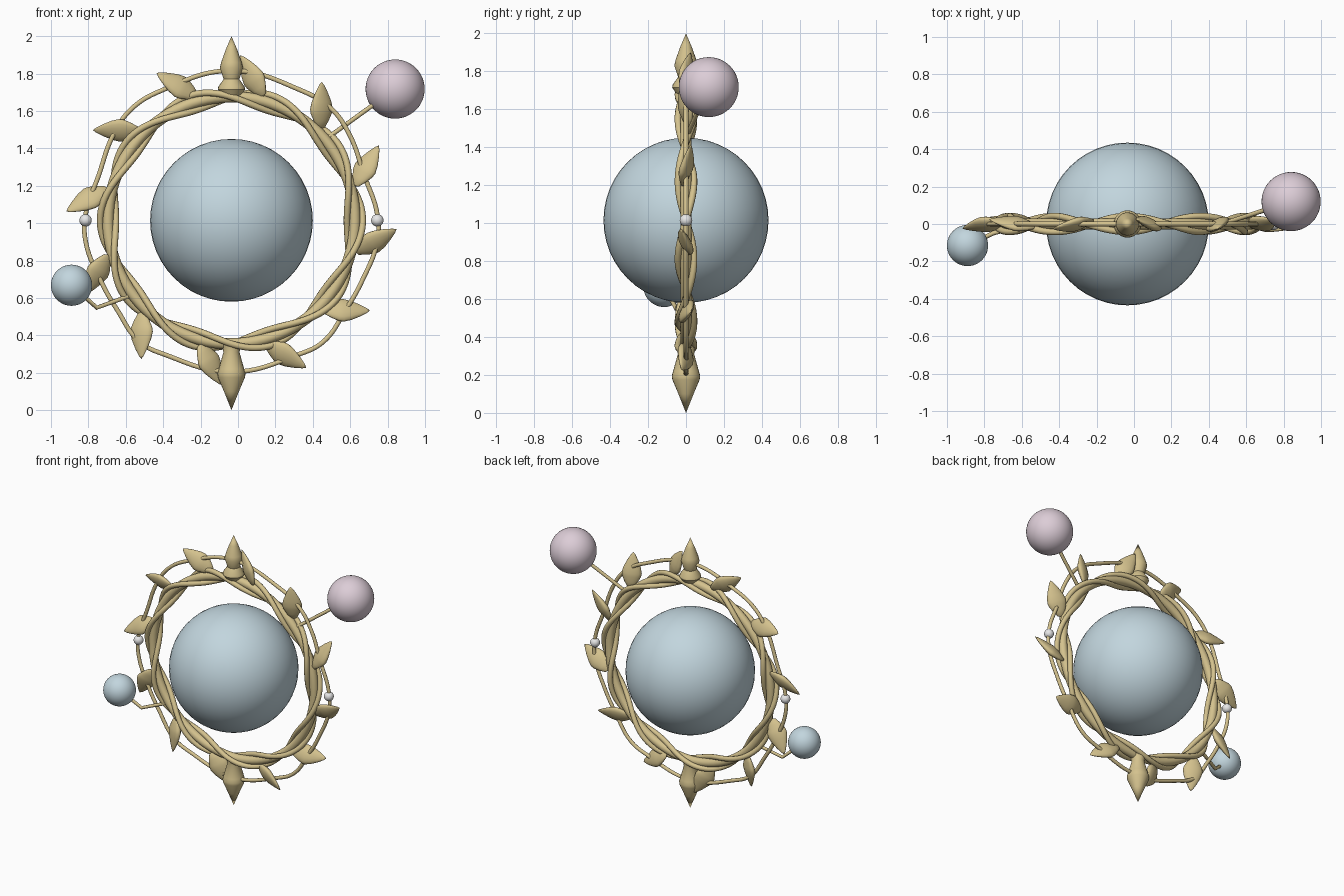
import bpy
import bmesh
from math import sin, cos, pi, radians
from mathutils import Vector, Matrix

cube = bpy.data.objects.get("Cube")
if cube:
    bpy.data.objects.remove(cube)

CX, CZ = -0.035, 1.015   # centre of the wreath


def material(name, rgb):
    m = bpy.data.materials.new(name)
    m.use_nodes = True
    color = (*rgb, 1)
    m.diffuse_color = color
    m.node_tree.nodes["Principled BSDF"].inputs["Base Color"].default_value = color
    return m


gold = material("pale gold", (0.66, 0.54, 0.27))
blue = material("pale blue", (0.54, 0.67, 0.73))
pink = material("pale pink", (0.72, 0.61, 0.68))
white = material("pearl white", (0.8, 0.8, 0.8))


def polar(angle, r, y=0.0):
    return Vector((CX + r * cos(angle), y, CZ + r * sin(angle)))


def smooth(obj, angle=40):
    bpy.ops.object.select_all(action='DESELECT')
    obj.select_set(True)
    bpy.context.view_layer.objects.active = obj
    bpy.ops.object.shade_smooth_by_angle(angle=radians(angle))


def ball(name, loc, r, mat):
    bpy.ops.mesh.primitive_uv_sphere_add(segments=48, ring_count=24, radius=r, location=loc)
    obj = bpy.context.object
    obj.name = name
    obj.data.materials.append(mat)
    smooth(obj)


def tube(name, points, r, cyclic=False, kind='POLY'):
    cu = bpy.data.curves.new(name, 'CURVE')
    cu.dimensions = '3D'
    cu.bevel_depth = r
    cu.bevel_resolution = 3
    cu.use_fill_caps = True
    sp = cu.splines.new(kind)
    if kind == 'BEZIER':
        sp.bezier_points.add(len(points) - 1)
        for bp, p in zip(sp.bezier_points, points):
            bp.co = p
            bp.handle_left_type = bp.handle_right_type = 'AUTO'
    else:
        sp.points.add(len(points) - 1)
        for sp_point, p in zip(sp.points, points):
            sp_point.co = (*p, 1)
        sp.use_smooth = True
    sp.use_cyclic_u = cyclic
    obj = bpy.data.objects.new(name, cu)
    bpy.context.collection.objects.link(obj)
    cu.materials.append(gold)
    return obj


def lathe(name, profile, matrix, segments=24, angle=40):
    """Spin (radius, height) pairs around z, then place with the matrix."""
    bm = bmesh.new()
    verts = [bm.verts.new((r, 0, z)) for r, z in profile]
    edges = [bm.edges.new(pair) for pair in zip(verts, verts[1:])]
    bmesh.ops.spin(bm, geom=verts + edges, cent=(0, 0, 0), axis=(0, 0, 1),
                   angle=2 * pi, steps=segments, use_duplicate=False)
    bmesh.ops.remove_doubles(bm, verts=bm.verts, dist=0.0005)
    bm.transform(matrix)
    bmesh.ops.recalc_face_normals(bm, faces=bm.faces)
    me = bpy.data.meshes.new(name)
    bm.to_mesh(me)
    bm.free()
    me.materials.append(gold)
    obj = bpy.data.objects.new(name, me)
    bpy.context.collection.objects.link(obj)
    smooth(obj, angle)


# Central globe and main ring
ball("central_globe", (CX, 0, CZ), 0.435, blue)
bpy.ops.mesh.primitive_torus_add(location=(CX, 0, CZ), rotation=(pi / 2, 0, 0),
                                 major_radius=0.66, minor_radius=0.03,
                                 major_segments=96, minor_segments=16)
ring = bpy.context.object
ring.name = "main_ring"
ring.data.materials.append(gold)
smooth(ring)

# Two vines twisting around the ring
steps = 240
for k in range(2):
    path = []
    for i in range(steps):
        t = 2 * pi * i / steps
        turn = 5 * t + k * pi
        path.append(polar(t, 0.66 + 0.042 * cos(turn), 0.042 * sin(turn)))
    tube(f"vine_{k + 1}", path, 0.018, cyclic=True)

# Wavy outer wire, one half mirrored to the other
half = [(0.36, 0.70), (0.53, 0.60), (0.63, 0.46), (0.71, 0.24), (0.78, 0.03),
        (0.78, -0.11), (0.70, -0.32), (0.61, -0.48), (0.49, -0.65), (0.35, -0.72)]
outline = [(0, 0.80)] + half + [(0, -0.81)] + [(-x, z) for x, z in reversed(half)]
tube("outer_wire", [(CX + x, 0, CZ + z) for x, z in outline], 0.013, True, 'BEZIER')

# Leaves around the ring
leaf_profile = [(0, 0), (0.022, 0.008), (0.045, 0.045), (0.064, 0.085), (0.068, 0.11),
                (0.058, 0.15), (0.036, 0.20), (0.015, 0.238), (0, 0.255)]
for i in range(12):
    a = radians(87 + 30 * i)
    side = 1 if i % 2 else -1
    base = polar(a - radians(11.5), 0.685, 0.015 * side)
    tip = polar(a, 0.885, -0.025 * side)
    along = (tip - base).normalized()
    flat = Vector((0, 1, 0))
    flat = (flat - along * flat.dot(along)).normalized()
    across = flat.cross(along)
    frame = Matrix((across, flat, along)).transposed().to_4x4()
    roll = Matrix.Rotation(radians(28 * side), 4, 'Z')
    lathe(f"leaf_{i + 1}", leaf_profile,
          Matrix.Translation(base) @ frame @ roll @ Matrix.Diagonal((1, 0.42, 1, 1)), 16, 60)

# Pointed finials
lathe("top_finial", [(0, 1.675), (0.05, 1.68), (0.073, 1.715), (0.07, 1.73), (0.042, 1.77),
                     (0.062, 1.83), (0.055, 1.86), (0.03, 1.93), (0, 2.0)],
      Matrix.Translation((CX, 0, 0)))
lathe("bottom_finial", [(0, 0), (0.04, 0.10), (0.072, 0.175), (0.075, 0.195), (0.068, 0.22),
                        (0.043, 0.31), (0.052, 0.355), (0, 0.36)],
      Matrix.Translation((CX, 0, 0)))

# Pearls on the outer wire
for name, x in (("left_pearl", 0.78), ("right_pearl", -0.78)):
    ball(name, (CX + x, 0, CZ), 0.033, white)

# Orbiting moons on their stems
pink_at, blue_at = (0.84, 0.12, 1.717), (-0.89, -0.115, 0.668)
ball("pink_moon", pink_at, 0.158, pink)
tube("pink_moon_stem", [(0.47, 0, 1.45), pink_at], 0.012)
ball("blue_moon", blue_at, 0.11, blue)
tube("blue_moon_stem", [(-0.57, 0, 0.615), (-0.755, -0.05, 0.548), blue_at], 0.012)
